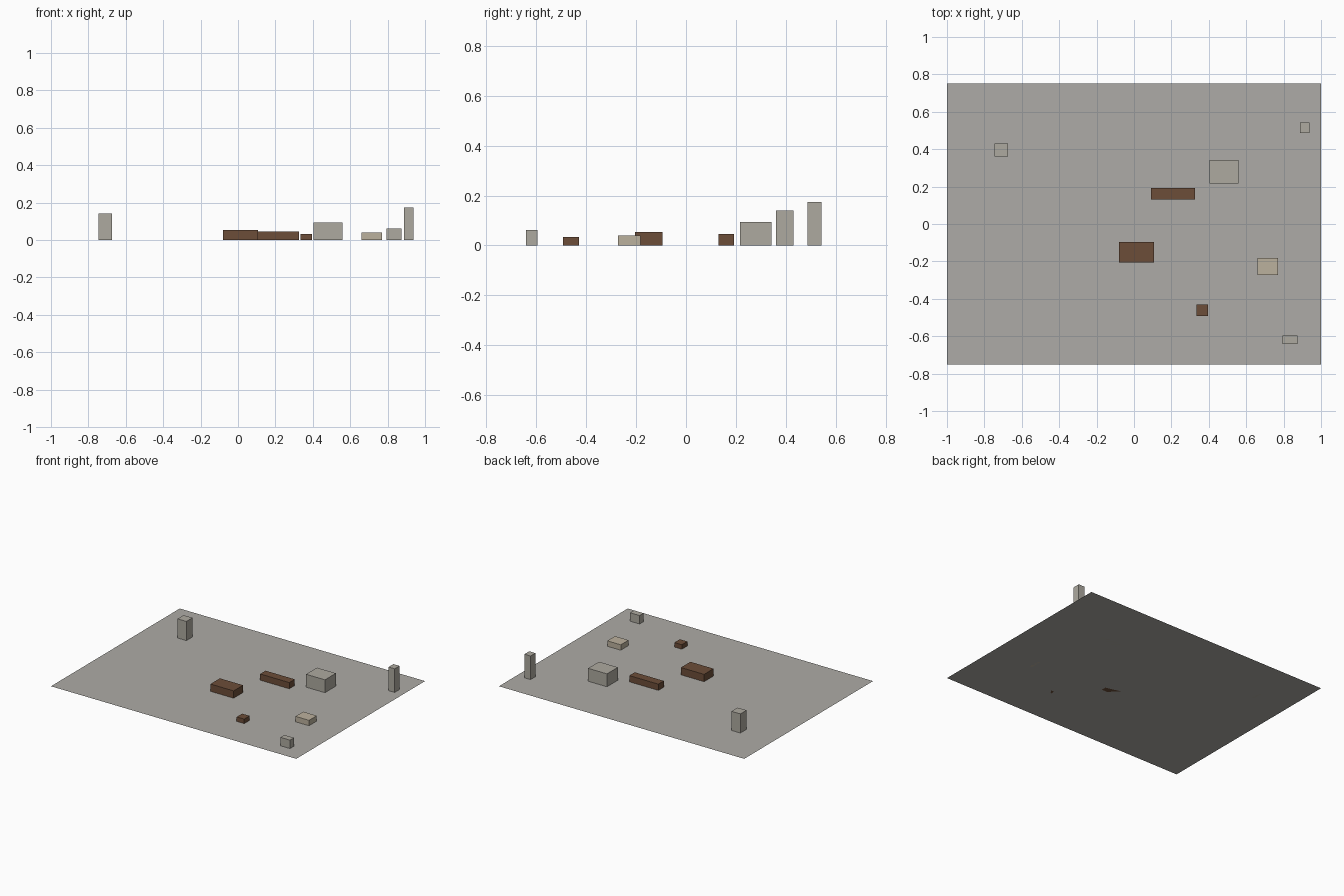
import bpy

if "Cube" in bpy.data.objects:
    bpy.data.objects.remove(bpy.data.objects["Cube"])


def material(name, rgb):
    m = bpy.data.materials.new(name)
    m.diffuse_color = (*rgb, 1)
    m.use_nodes = True
    m.node_tree.nodes["Principled BSDF"].inputs["Base Color"].default_value = m.diffuse_color
    return m


GREY = material("stone_grey", (0.42, 0.40, 0.35))
BROWN = material("wood_brown", (0.15, 0.075, 0.04))
BEIGE = material("pale_stone", (0.50, 0.44, 0.34))
FLOOR = material("floor_grey", (0.42, 0.41, 0.385))


def block(name, x0, x1, y0, y1, height, mat):
    """Box standing on the floor, given by its footprint and height."""
    bpy.ops.mesh.primitive_cube_add(
        size=1, location=((x0 + x1) / 2, (y0 + y1) / 2, height / 2))
    ob = bpy.context.object
    ob.name = name
    ob.scale = (x1 - x0, y1 - y0, height)
    bpy.ops.object.transform_apply(location=False, rotation=False, scale=True)
    ob.data.materials.append(mat)


# Flat floor sheet
bpy.ops.mesh.primitive_plane_add(size=1)
floor = bpy.context.object
floor.name = "floor"
floor.scale = (2, 1.5, 1)
bpy.ops.object.transform_apply(location=False, rotation=False, scale=True)
floor.data.materials.append(FLOOR)

# Upright stone posts
block("left_post", -0.745, -0.673, 0.36, 0.431, 0.141, GREY)
block("right_post", 0.887, 0.937, 0.487, 0.543, 0.174, GREY)

# Stone blocks
block("large_block", 0.404, 0.558, 0.216, 0.343, 0.095, GREY)
block("small_block", 0.795, 0.873, -0.641, -0.595, 0.062, GREY)
block("pale_slab", 0.66, 0.77, -0.273, -0.183, 0.04, BEIGE)

# Wooden crates
block("long_crate", 0.09, 0.327, 0.13, 0.193, 0.046, BROWN)
block("wide_crate", -0.081, 0.108, -0.205, -0.095, 0.054, BROWN)
block("small_crate", 0.335, 0.396, -0.493, -0.43, 0.033, BROWN)
